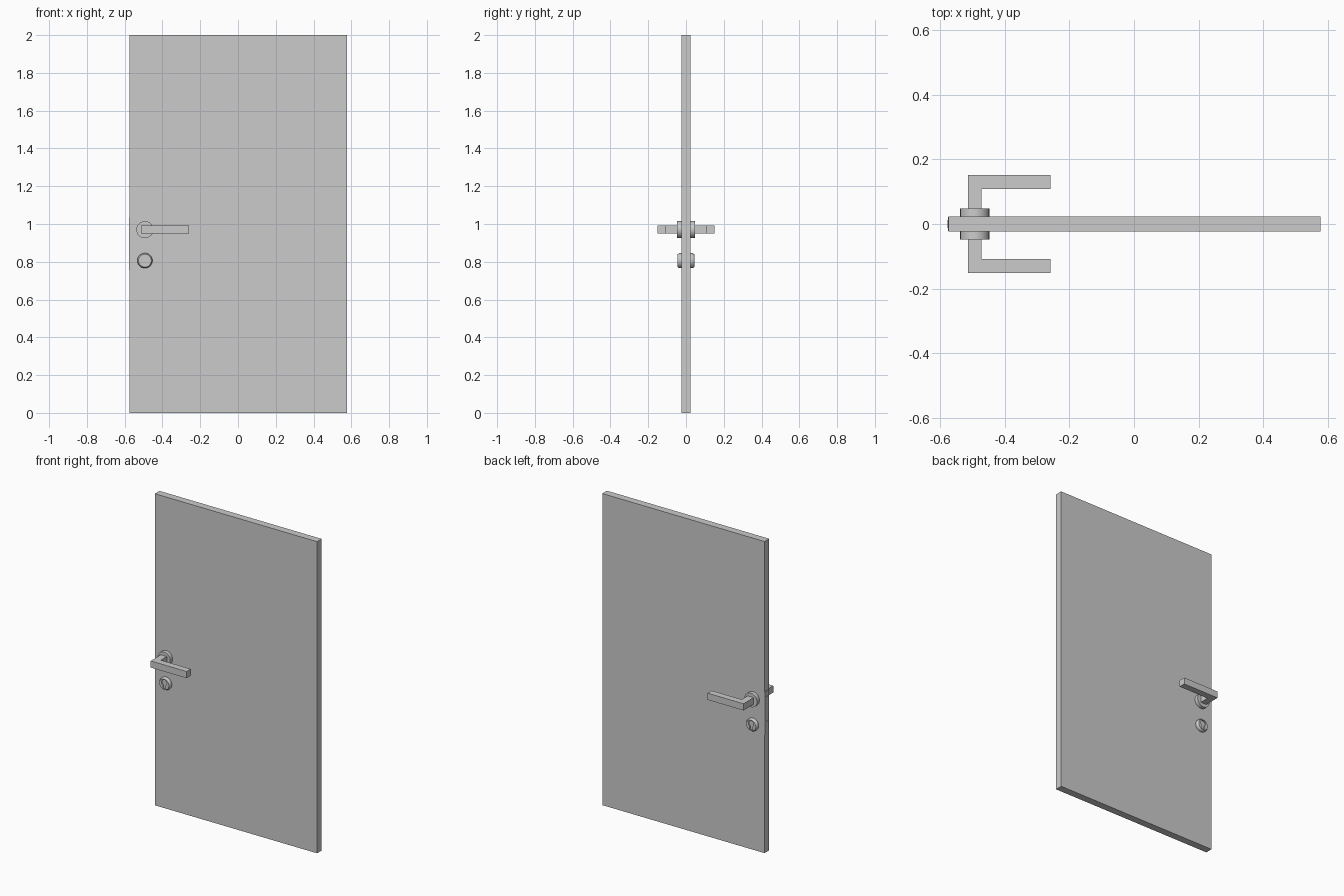
import bpy, bmesh, math

if "Cube" in bpy.data.objects:
    bpy.data.objects.remove(bpy.data.objects["Cube"])

HX, HZ, KZ = -0.493, 0.97, 0.806   # handle axis x, handle height, keyhole height


def mesh_object(name, bm):
    bmesh.ops.recalc_face_normals(bm, faces=bm.faces[:])
    me = bpy.data.meshes.new(name)
    bm.to_mesh(me)
    bm.free()
    ob = bpy.data.objects.new(name, me)
    bpy.context.collection.objects.link(ob)
    return ob


def prism(name, pts, vec):
    """Closed outline of 3D points extruded along vec."""
    bm = bmesh.new()
    f = bm.faces.new([bm.verts.new(p) for p in pts])
    new = bmesh.ops.extrude_face_region(bm, geom=[f])["geom"]
    bmesh.ops.translate(bm, vec=vec,
                        verts=[v for v in new if isinstance(v, bmesh.types.BMVert)])
    return mesh_object(name, bm)


def box(name, x0, x1, y0, y1, z0, z1):
    return prism(name, [(x0, y0, z0), (x1, y0, z0), (x1, y1, z0), (x0, y1, z0)],
                 (0, 0, z1 - z0))


def lathe(name, profile, x, z, side, n=48):
    """Profile of (radius, y) spun round a y axis, ends capped."""
    bm = bmesh.new()
    rings = [[bm.verts.new((x + r * math.cos(2 * math.pi * i / n), side * y,
                            z + r * math.sin(2 * math.pi * i / n)))
              for i in range(n)] for r, y in profile]
    for a, b in zip(rings, rings[1:]):
        for i in range(n):
            bm.faces.new((a[i], a[(i + 1) % n], b[(i + 1) % n], b[i]))
    bm.faces.new(rings[0])
    bm.faces.new(rings[-1])
    return mesh_object(name, bm)


def smooth(ob):
    bpy.ops.object.select_all(action='DESELECT')
    ob.select_set(True)
    bpy.context.view_layer.objects.active = ob
    bpy.ops.object.shade_smooth_by_angle(angle=math.radians(30))


# Door leaf
box("door_panel", -0.574, 0.578, -0.0235, 0.0235, 0, 2)

# Lock face plate on the edge, slightly bowed, with latch and bolt seams
box("lock_plate", -0.576, -0.570, -0.0215, 0.0215, 0.757, 1.035)
for name, z0, z1 in (("latch_face", 0.94, 1.0), ("bolt_face", 0.775, 0.84)):
    box(name, -0.578, -0.572, -0.012, 0.012, z0, z1)

for side, tag in ((-1, "front"), (1, "back")):
    # Round rose behind the lever
    smooth(lathe("handle_rose_" + tag, [(0.045, 0.02), (0.045, 0.048)], HX, HZ, side))

    # L-shaped lever
    outline = [(-0.514, 0.04), (-0.514, 0.151), (-0.259, 0.151),
               (-0.259, 0.109), (-0.472, 0.109), (-0.472, 0.04)]
    prism("lever_" + tag, [(x, side * y, HZ - 0.0215) for x, y in outline], (0, 0, 0.043))

    # Keyhole escutcheon with bevelled rim
    rose = lathe("key_rose_" + tag,
                 [(0.040, 0.02), (0.040, 0.035), (0.034, 0.045)], HX, KZ, side)

    # Keyhole recess: round top with a slot below
    a0, steps = math.radians(-62), 24
    span = math.radians(180) - 2 * a0
    key = [(HX + 0.019 * math.cos(a0 + span * i / steps),
            KZ + 0.010 + 0.019 * math.sin(a0 + span * i / steps)) for i in range(steps + 1)]
    key += [(HX - 0.009, KZ - 0.029), (HX + 0.009, KZ - 0.029)]
    cutter = prism("keyhole_cutter_" + tag, [(x, side * 0.038, z) for x, z in key],
                   (0, side * 0.02, 0))
    cutter.hide_render = True
    cutter.hide_set(True)
    mod = rose.modifiers.new("keyhole", 'BOOLEAN')
    mod.operation, mod.object, mod.solver = 'DIFFERENCE', cutter, 'EXACT'
    smooth(rose)
